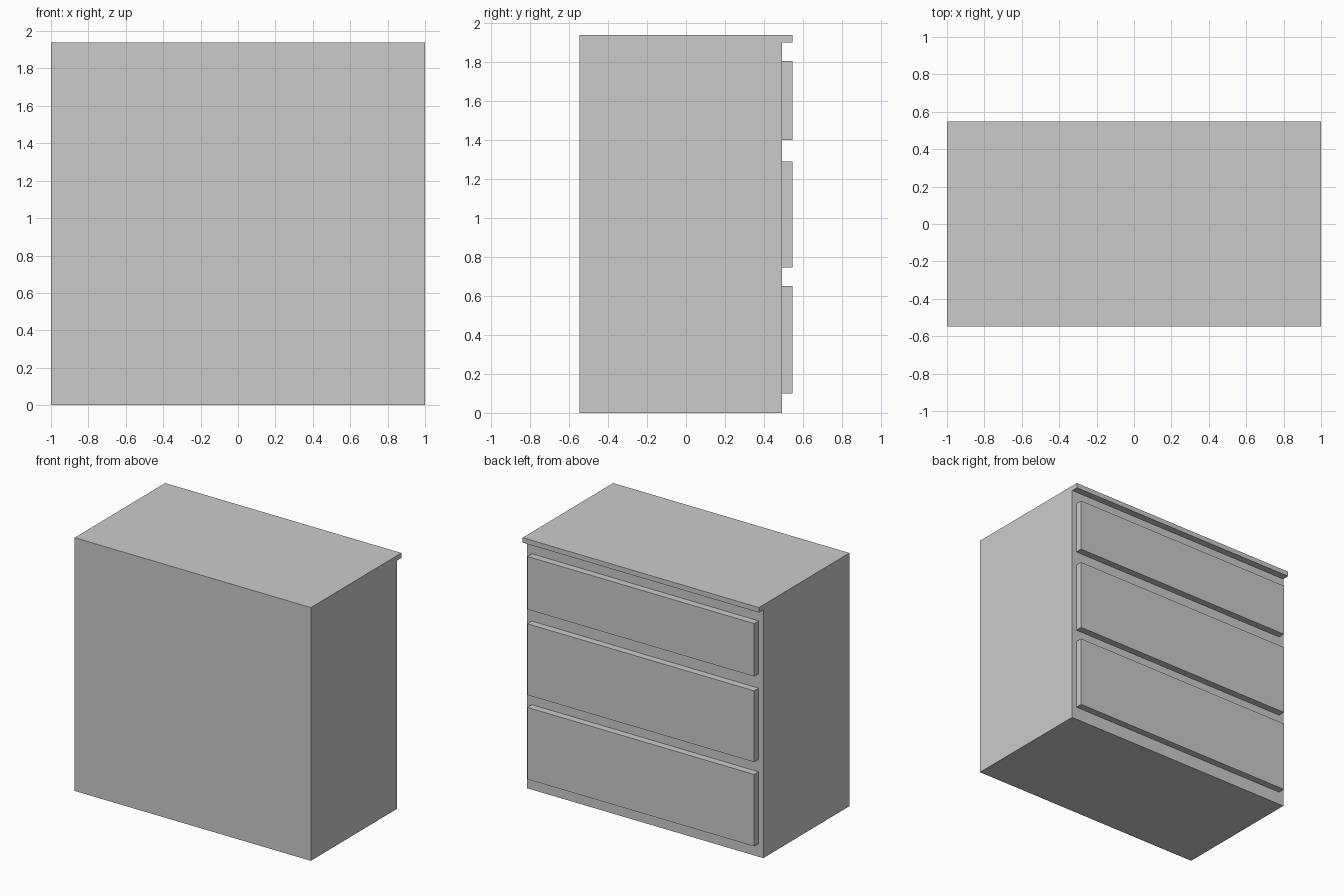
import bpy, bmesh

if "Cube" in bpy.data.objects:
    bpy.data.objects.remove(bpy.data.objects["Cube"])

grey = bpy.data.materials.new("plain grey")
grey.diffuse_color = (0.6, 0.6, 0.6, 1)
grey.use_nodes = True
grey.node_tree.nodes["Principled BSDF"].inputs["Base Color"].default_value = grey.diffuse_color


def extrude_x(name, profile, half_width):
    """Extrude a (y, z) profile symmetrically along x."""
    bm = bmesh.new()
    face = bm.faces.new([bm.verts.new((-half_width, y, z)) for y, z in profile])
    ext = bmesh.ops.extrude_face_region(bm, geom=[face])
    moved = [v for v in ext["geom"] if isinstance(v, bmesh.types.BMVert)]
    bmesh.ops.translate(bm, verts=moved, vec=(2 * half_width, 0, 0))
    bmesh.ops.recalc_face_normals(bm, faces=bm.faces)
    mesh = bpy.data.meshes.new(name)
    bm.to_mesh(mesh)
    bm.free()
    mesh.materials.append(grey)
    obj = bpy.data.objects.new(name, mesh)
    bpy.context.collection.objects.link(obj)
    return obj


BACK, FACE, EDGE = -0.547, 0.493, 0.547

# Cabinet with overhanging top lip
extrude_x("cabinet", [(BACK, 0), (FACE, 0), (FACE, 1.90), (EDGE, 1.90),
                      (EDGE, 1.938), (BACK, 1.938)], 1.0)

# Drawer fronts
for name, z0, z1 in (("bottom_drawer", 0.10, 0.65),
                     ("middle_drawer", 0.745, 1.29),
                     ("top_drawer", 1.40, 1.805)):
    extrude_x(name, [(FACE, z0), (EDGE, z0), (EDGE, z1), (FACE, z1)], 0.96)
